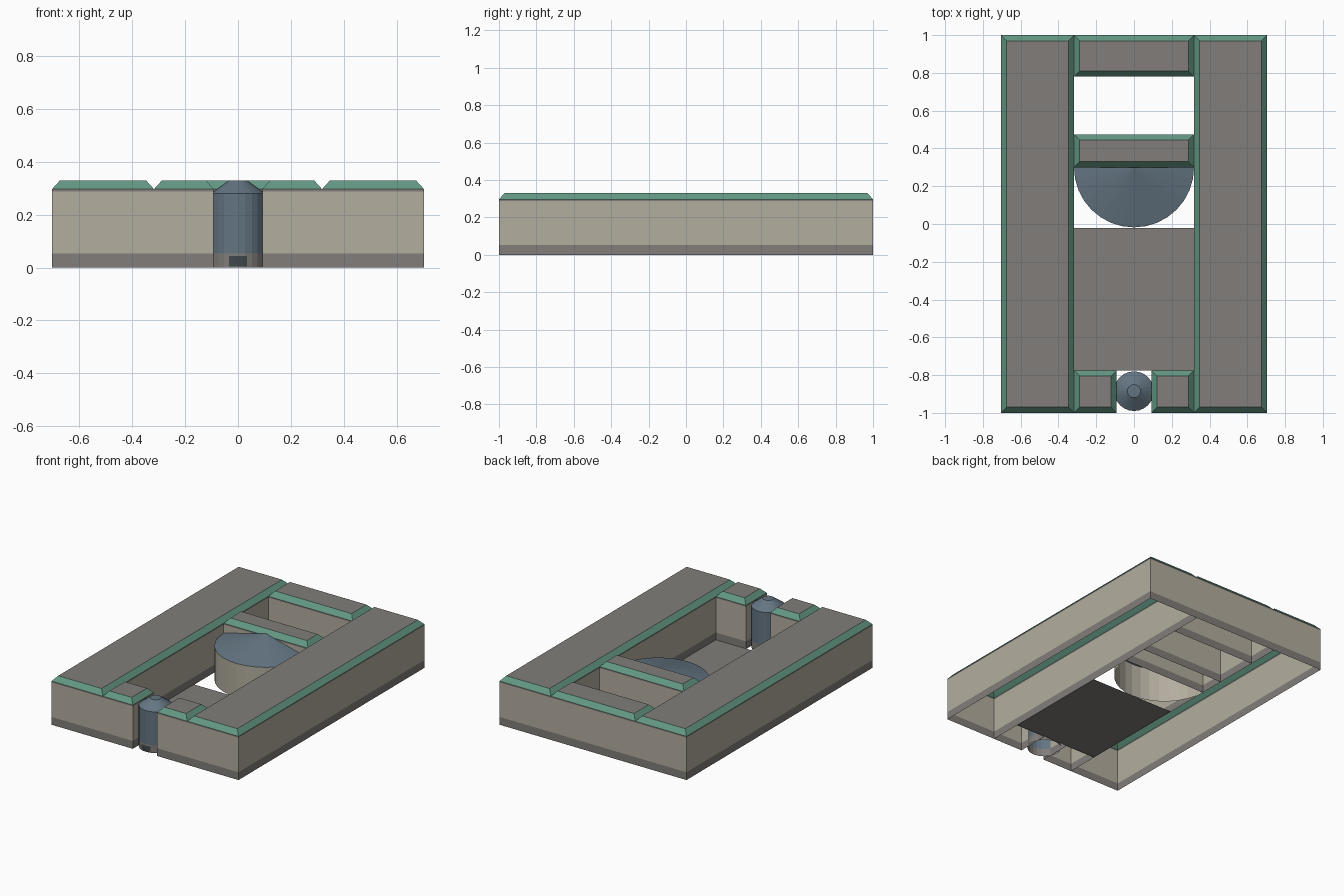
import bpy
import math

cube = bpy.data.objects.get("Cube")
if cube:
    bpy.data.objects.remove(cube, do_unlink=True)


def material(name, rgb):
    m = bpy.data.materials.new(name)
    m.use_nodes = True
    m.diffuse_color = (*rgb, 1)
    m.node_tree.nodes["Principled BSDF"].inputs["Base Color"].default_value = (*rgb, 1)
    return m


cream = material("cream_wall", (0.45, 0.42, 0.345))
grey = material("stone_grey", (0.22, 0.207, 0.193))
green = material("roof_green", (0.125, 0.315, 0.23))
slate = material("slate_blue", (0.127, 0.178, 0.223))
dark = material("door_dark", (0.05, 0.065, 0.07))

EAVE, ROOF, PLINTH = 0.297, 0.33, 0.053


def build(name, verts, faces, mats):
    """Mesh object with one material per face."""
    me = bpy.data.meshes.new(name)
    me.from_pydata(verts, [], faces)
    slots = list(dict.fromkeys(mats))
    for m in slots:
        me.materials.append(m)
    for poly, m in zip(me.polygons, mats):
        poly.material_index = slots.index(m)
    ob = bpy.data.objects.new(name, me)
    bpy.context.collection.objects.link(ob)
    return ob


def loft(name, rings, mats, closed=True, cap=None):
    """Skin stacked rings, each band in its own material."""
    n = len(rings[0])
    faces, face_mats = [], []
    for k, m in enumerate(mats):
        for i in range(n if closed else n - 1):
            j = (i + 1) % n
            faces.append((k * n + i, k * n + j, (k + 1) * n + j, (k + 1) * n + i))
            face_mats.append(m)
    if cap:
        faces.append(tuple(range((len(rings) - 1) * n, len(rings) * n)))
        face_mats.append(cap)
    return build(name, [p for r in rings for p in r], faces, face_mats)


def rect(x0, x1, y0, y1, z, inset=0.0):
    a, b, c, d = x0 + inset, x1 - inset, y0 + inset, y1 - inset
    return [(a, c, z), (b, c, z), (b, d, z), (a, d, z)]


def block(name, x0, x1, y0, y1):
    """Open-bottomed hall: plinth, wall, eave line, sloped roof edge, flat top."""
    rings = [rect(x0, x1, y0, y1, z) for z in (0, PLINTH, 0.288, EAVE)]
    rings.append(rect(x0, x1, y0, y1, ROOF, 0.03))
    return loft(name, rings, [grey, cream, grey, green], cap=grey)


def arc(cy, r, z, start, sweep, n):
    angles = [start + sweep * i / n for i in range(n + 1)]
    return [(r * math.cos(a), cy + r * math.sin(a), z) for a in angles]


# Long side wings and front blocks, mirrored
for side, s in (("left", 1), ("right", -1)):
    for part, a, b, y0, y1 in (("wing", 0.318, 0.704, -1, 1),
                               ("front_block", 0.092, 0.318, -1, -0.775)):
        x0, x1 = sorted((s * a, s * b))
        block(f"{side}_{part}", x0, x1, y0, y1)

# Cross blocks between the wings
block("rear_block", -0.318, 0.318, 0.78, 1)
block("middle_block", -0.318, 0.318, 0.3, 0.475)

# Half-round hall with a shallow conical roof
half = [arc(0.3, r, z, math.pi, math.pi, 16)
        for r, z in ((0.318, 0), (0.318, 0.23), (0.001, 0.312))]
loft("half_round_hall", half, [cream, slate], closed=False)

# Courtyard floor
build("courtyard", rect(-0.318, 0.318, -0.775, -0.02, 0.003), [(0, 1, 2, 3)], [grey])

# Gate tower with a truncated cone roof
TY, TR = -0.885, 0.105
profile = [(TR, 0), (TR, PLINTH), (TR, 0.27), (TR, 0.28), (0.035, ROOF)]
tower = [arc(TY, r, z, 0, math.tau, 24)[:-1] for r, z in profile]
loft("gate_tower", tower, [grey, slate, slate, slate], cap=slate)

# Tower door: thin plate following the front curve
door = [arc(TY, TR + 0.003, z, 1.5 * math.pi - 0.32, 0.64, 4) for z in (0.005, 0.043)]
loft("tower_door", door, [dark], closed=False)
